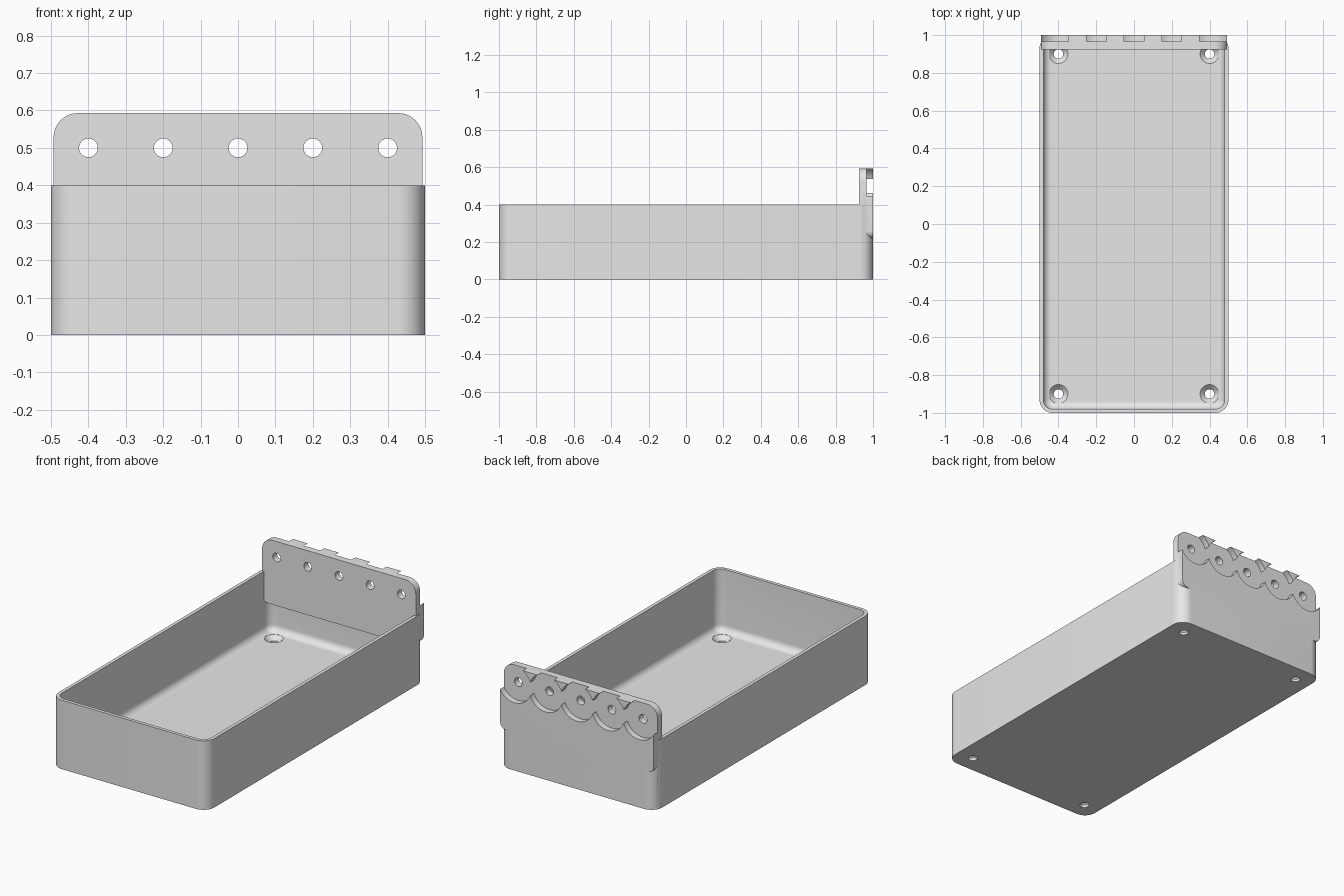
import bpy, bmesh, math
from mathutils import Vector

cube = bpy.data.objects.get("Cube")
if cube:
    bpy.data.objects.remove(cube, do_unlink=True)

grey = bpy.data.materials.new("light_grey")
grey.use_nodes = True
colour = (0.8, 0.8, 0.8, 1)
grey.diffuse_color = colour
grey.node_tree.nodes["Principled BSDF"].inputs["Base Color"].default_value = colour


def outline(hx, hy, r_top, r_bottom, steps=10):
    """Rounded rectangle in 2D, with separate upper and lower corner radii."""
    pts = []
    for k, (sx, sy) in enumerate([(1, 1), (-1, 1), (-1, -1), (1, -1)]):
        r = r_top if sy > 0 else r_bottom
        for i in range(steps + 1):
            a = (k + i / steps) * math.pi / 2
            pts.append((sx * (hx - r) + r * math.cos(a), sy * (hy - r) + r * math.sin(a)))
    return pts


def circle(x, y, r, n=64):
    return [(x + r * math.cos(i * math.tau / n), y + r * math.sin(i * math.tau / n)) for i in range(n)]


def loft(name, rings):
    """Closed solid through rings of matching points."""
    bm = bmesh.new()
    rows = [[bm.verts.new(p) for p in ring] for ring in rings]
    for a, b in zip(rows, rows[1:]):
        for i in range(len(a)):
            j = (i + 1) % len(a)
            bm.faces.new((a[i], a[j], b[j], b[i]))
    bm.faces.new(rows[0])
    bm.faces.new(rows[-1])
    bmesh.ops.recalc_face_normals(bm, faces=bm.faces)
    mesh = bpy.data.meshes.new(name)
    bm.to_mesh(mesh)
    bm.free()
    mesh.materials.append(grey)
    ob = bpy.data.objects.new(name, mesh)
    bpy.context.collection.objects.link(ob)
    return ob


def flat(pts, z):
    return [Vector((x, y, z)) for x, y in pts]


def upright(pts, y, z=0):
    return [Vector((x, y, v + z)) for x, v in pts]


def combine(target, tool, operation):
    """Apply one boolean and remove the helper."""
    tool.hide_render = True
    mod = target.modifiers.new(operation, 'BOOLEAN')
    mod.operation, mod.solver, mod.object = operation, 'EXACT', tool
    bpy.context.view_layer.objects.active = target
    bpy.ops.object.modifier_apply(modifier=mod.name)
    bpy.data.objects.remove(tool, do_unlink=True)


# Tray: rounded box with thin walls
height, wall, floor, fillet = 0.4, 0.02, 0.04, 0.04
shell = outline(0.5, 1.0, 0.07, 0.07)
tray = loft("tray_with_hanging_plate", [flat(shell, 0), flat(shell, height)])

# Cavity with a rounded lower edge
rings = []
for i in range(9):
    a = i / 8 * math.pi / 2
    inset = wall + fillet * (1 - math.sin(a))
    r = 0.07 - inset
    rings.append(flat(outline(0.5 - inset, 1 - inset, r, r), floor + fillet * (1 - math.cos(a))))
rings.append(flat(outline(0.5 - wall, 1 - wall, 0.05, 0.05), height + 0.1))
combine(tray, loft("cavity_cutter", rings), 'DIFFERENCE')

# Hanging plate rising from the back wall
plate_low, plate_high, plate_front, recess_depth = 0.22, 0.593, 0.925, 0.035
half = (plate_high - plate_low) / 2
shape = outline(0.493, half, 0.065, 0.04)
middle = plate_low + half
combine(tray, loft("plate", [upright(shape, plate_front, middle), upright(shape, 1, middle)]), 'UNION')

# Overlapping round recesses on the back, each with a through hole
for k in range(-2, 3):
    for name, r, y0 in (("recess", 0.107, 1 - recess_depth), ("plate_hole", 0.025, 0.85)):
        ring = circle(k * 0.2, 0.5, r)
        combine(tray, loft(name, [upright(ring, y0), upright(ring, 1.1)]), 'DIFFERENCE')

# Countersunk screw holes in the floor
for x in (-0.4, 0.4):
    for y in (-0.9, 0.9):
        profile = [(0.025, -0.05), (0.025, 0.015), (0.05, floor), (0.05, floor + 0.01)]
        combine(tray, loft("screw_hole", [flat(circle(x, y, r, 32), z) for r, z in profile]), 'DIFFERENCE')

# Smooth curves, keep the edges crisp
bpy.ops.object.select_all(action='DESELECT')
tray.select_set(True)
bpy.context.view_layer.objects.active = tray
bpy.ops.object.shade_smooth_by_angle(angle=math.radians(30))
